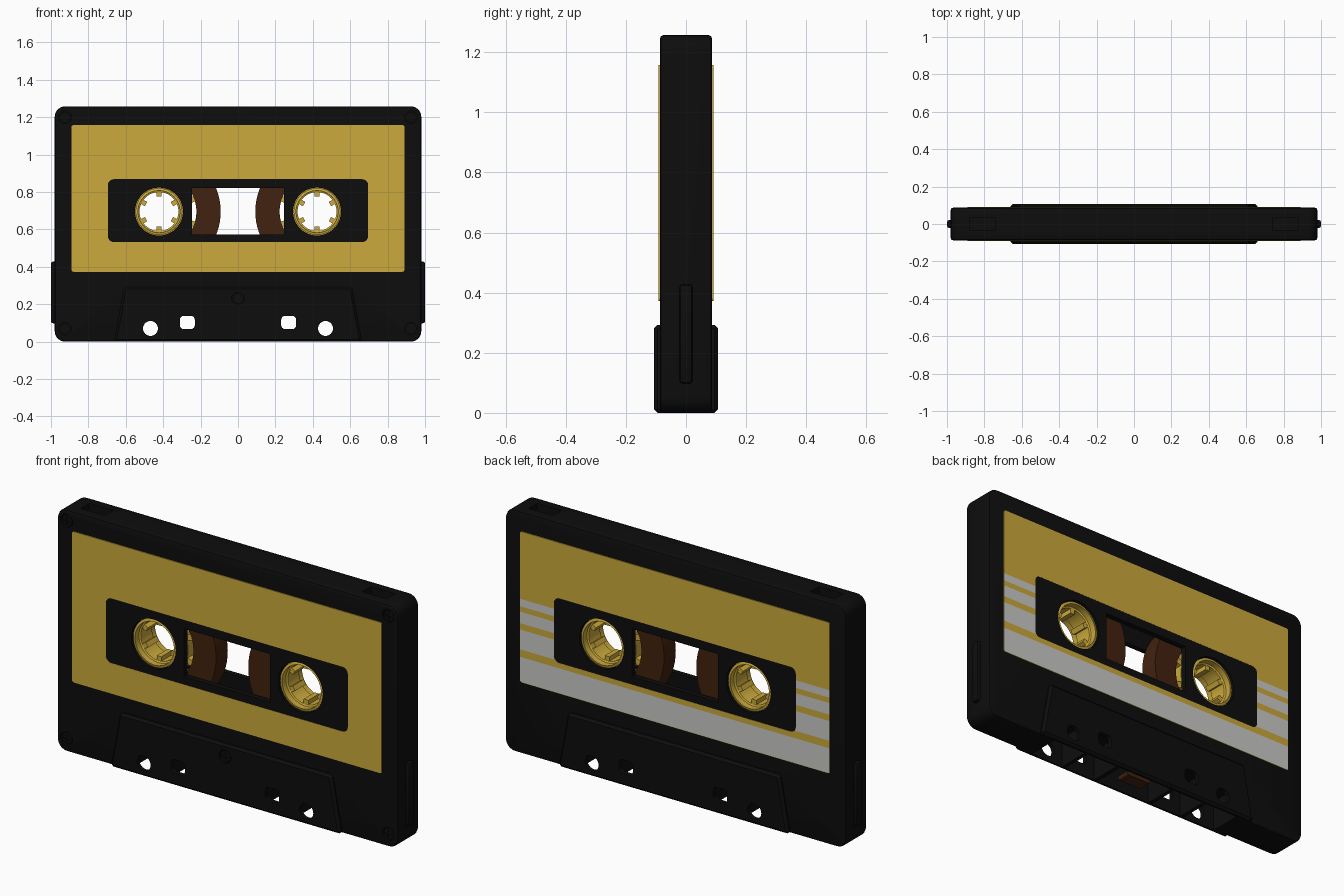
import bpy, bmesh, math
from mathutils import Vector

if "Cube" in bpy.data.objects:
    bpy.data.objects.remove(bpy.data.objects["Cube"])

def material(name, r, g, b):
    m = bpy.data.materials.new(name)
    m.diffuse_color = (r, g, b, 1)
    m.use_nodes = True
    m.node_tree.nodes["Principled BSDF"].inputs["Base Color"].default_value = m.diffuse_color
    return m

BLACK = material("black plastic", .004, .004, .004)
GOLD = material("gold", .6, .4, .045)
SILVER = material("silver grey", .59, .59, .58)
BROWN = material("tape brown", .055, .016, .0045)

def finish(name, bm, mat):
    bmesh.ops.recalc_face_normals(bm, faces=bm.faces)
    me = bpy.data.meshes.new(name)
    bm.to_mesh(me)
    bm.free()
    ob = bpy.data.objects.new(name, me)
    bpy.context.collection.objects.link(ob)
    me.materials.append(mat)
    return ob

def prism(name, pts, y0, y1, mat=BLACK):
    """Extrude an (x, z) outline from y0 to y1."""
    bm = bmesh.new()
    f = bm.faces.new([bm.verts.new((x, y0, z)) for x, z in pts])
    r = bmesh.ops.extrude_face_region(bm, geom=[f])
    vs = [v for v in r["geom"] if isinstance(v, bmesh.types.BMVert)]
    bmesh.ops.translate(bm, verts=vs, vec=(0, y1 - y0, 0))
    return finish(name, bm, mat)

def rrect(x0, x1, z0, z1, r, n=6):
    pts = []
    for i, (cx, cz) in enumerate([(x1-r, z1-r), (x0+r, z1-r), (x0+r, z0+r), (x1-r, z0+r)]):
        for k in range(n + 1):
            a = math.pi / 2 * (i + k / n)
            pts.append((cx + r * math.cos(a), cz + r * math.sin(a)))
    return pts

def rect(x0, x1, z0, z1):
    return [(x0, z0), (x1, z0), (x1, z1), (x0, z1)]

def circle(cx, cz, r, n=40):
    return [(cx + r * math.cos(2*math.pi*i/n), cz + r * math.sin(2*math.pi*i/n)) for i in range(n)]

def apply(ob, mod):
    bpy.context.view_layer.objects.active = ob
    bpy.ops.object.modifier_apply(modifier=mod.name)

def boolean(ob, other, op='DIFFERENCE'):
    m = ob.modifiers.new("bool", 'BOOLEAN')
    m.operation, m.solver, m.object = op, 'EXACT', other
    apply(ob, m)
    bpy.data.objects.remove(other)

def bevel(ob, w, seg=1):
    m = ob.modifiers.new("bevel", 'BEVEL')
    m.width, m.segments, m.limit_method, m.angle_limit = w, seg, 'ANGLE', math.radians(40)
    apply(ob, m)

def smooth(ob):
    bpy.ops.object.select_all(action='DESELECT')
    ob.select_set(True)
    bpy.context.view_layer.objects.active = ob
    bpy.ops.object.shade_smooth_by_angle(angle=math.radians(32))

def lathe(name, profile, cx, cz, mat, n=48):
    """Revolve a closed (radius, y) profile around a y-parallel axis."""
    bm = bmesh.new()
    rings = [[bm.verts.new((cx + r*math.cos(2*math.pi*i/n), y, cz + r*math.sin(2*math.pi*i/n)))
              for r, y in profile] for i in range(n)]
    for i in range(n):
        a, b = rings[i], rings[(i + 1) % n]
        for j in range(len(profile)):
            k = (j + 1) % len(profile)
            bm.faces.new((a[j], a[k], b[k], b[j]))
    return finish(name, bm, mat)

HX, HZ = .4225, .695          # reel centre
T, TB = .087, .107            # half thickness of body and of head block

# Shell: rounded slab plus thicker head block
shell = prism("shell", rrect(-.98, .98, 0, 1.257, .055), -T, T)
bevel(shell, .012, 2)
head = prism("head", [(-.662, 0), (.662, 0), (.608, .293), (-.608, .293)], -TB, TB)
bevel(head, .012)
boolean(shell, head, 'UNION')

# Hollow interior, bottom openings, window, reel holes and guide holes
cut = lambda pts, y0=-.2, y1=.2: boolean(shell, prism("cutter", pts, y0, y1))
cut(rect(-.93, .93, .2, 1.17), -.062, .062)
for x0, x1 in [(-.57, -.38), (-.36, -.18), (-.16, .16), (.18, .36), (.38, .57)]:
    cut(rect(x0, x1, -.1, .16), -.085, .085)
cut(rect(-.247, .247, .572, .822))
for s in (-1, 1):
    cut(circle(s * HX, HZ, .128, 48))
    cut(circle(s * .468, .07, .04, 24))
    cut(rrect(s*.271 - .04, s*.271 + .04, .067, .137, .02, 4))
    cut(rect(s*.81 - .07, s*.81 + .07, 1.2, 1.4), -.035, .035)   # write-protect notches

# Screws sunk into the front
for i, (x, z, y) in enumerate([(-.925, 1.2, T), (.925, 1.2, T), (-.925, .068, T),
                               (.925, .068, T), (0, .23, TB)]):
    cut(circle(x, z, .034, 24), -y - .05, -y + .015)
    screw = prism(f"screw_{i+1}", circle(x, z, .029, 24), -y + .004, -y + .016)
    boolean(screw, prism("slot", rect(x - .02, x + .02, z - .004, z + .004), -y - .1, -y + .009))
    boolean(screw, prism("slot", rect(x - .004, x + .004, z - .02, z + .02), -y - .1, -y + .009))
    smooth(screw)
smooth(shell)

# Side grip ribs
for s, side in ((-1, "left"), (1, "right")):
    x0, x1 = sorted((s * .96, s * 1.0))
    rib = prism(f"{side}_grip_rib", rect(x0, x1, .097, .428), -.022, .022)
    bevel(rib, .012, 2)
    smooth(rib)

# Labels: a framed plate on each face, the rear one striped
STRIPES = [(.375, .504), (.543, .646), (.679, .739), (.767, .806)]
for s, name in ((-1, "front_label"), (1, "rear_label")):
    y0, y1 = sorted((s * (T - .002), s * (T + .004)))
    label = prism(name, rrect(-.89, .89, .373, 1.157, .01, 3), y0, y1, GOLD)
    boolean(label, prism("cutter", rrect(-.695, .695, .532, .868, .03), -.2, .2))
    label.data.materials.append(SILVER)
    if s > 0:
        bm = bmesh.new()
        bm.from_mesh(label.data)
        bmesh.ops.triangulate(bm, faces=bm.faces)
        for z in (z for band in STRIPES for z in band):
            bmesh.ops.bisect_plane(bm, geom=bm.verts[:] + bm.edges[:] + bm.faces[:],
                                   plane_co=(0, 0, z), plane_no=(0, 0, 1))
        for f in bm.faces:
            z = f.calc_center_median().z
            if f.normal.y > .9 and any(a < z < b for a, b in STRIPES):
                f.material_index = 1
        bm.to_mesh(label.data)
        bm.free()

# Window panels, almost flush with the labels
for s, name in ((-1, "front_window_panel"), (1, "rear_window_panel")):
    y0, y1 = sorted((s * (T - .004), s * (T + .003)))
    panel = prism(name, rrect(-.695, .695, .532, .868, .03), y0, y1)
    boolean(panel, prism("cutter", rect(-.247, .247, .572, .822), -.2, .2))
    for k in (-1, 1):
        boolean(panel, prism("cutter", circle(k * HX, HZ, .128, 48), -.2, .2))
    smooth(panel)

# Reels: gold hub with teeth and clips, brown tape pack
for s, side in ((-1, "left"), (1, "right")):
    cx = s * HX
    hub = lathe(f"{side}_hub", [(.112, -.082), (.125, -.078), (.125, -.052), (.172, -.052),
                                (.172, .052), (.125, .052), (.125, .078), (.112, .082),
                                (.112, .05), (.104, .046), (.104, -.046), (.112, -.05)],
                cx, HZ, GOLD)
    smooth(hub)
    tape = lathe(f"{side}_tape_pack", [(.2, -.048), (.33, -.048), (.33, .048), (.2, .048)],
                 cx, HZ, BROWN, 72)
    smooth(tape)

    def spokes(name, count, start, r0, r1, w, d):
        bm = bmesh.new()
        for k in range(count):
            a = start + 2 * math.pi * k / count
            u, v = Vector((math.cos(a), 0, math.sin(a))), Vector((-math.sin(a), 0, math.cos(a)))
            c = bmesh.ops.create_cube(bm, size=1)["verts"]
            for p in c:
                x, y, z = p.co
                p.co = Vector((cx, 0, HZ)) + u*((r0 + r1)/2 + x*(r1 - r0)) + v*(z*w) + Vector((0, y*d, 0))
        return finish(name, bm, GOLD)

    spokes(f"{side}_hub_teeth", 6, math.pi / 2, .08, .108, .026, .09)
    start = math.radians(20) + (math.pi if s > 0 else 0)
    spokes(f"{side}_hub_clips", 9, start, .165, .203, .03, .09)

# Pressure pad in the middle bottom opening
pad = prism("pressure_pad", rrect(-.07, .07, .02, .045, .01, 3), -.035, .035, BROWN)
smooth(pad)
